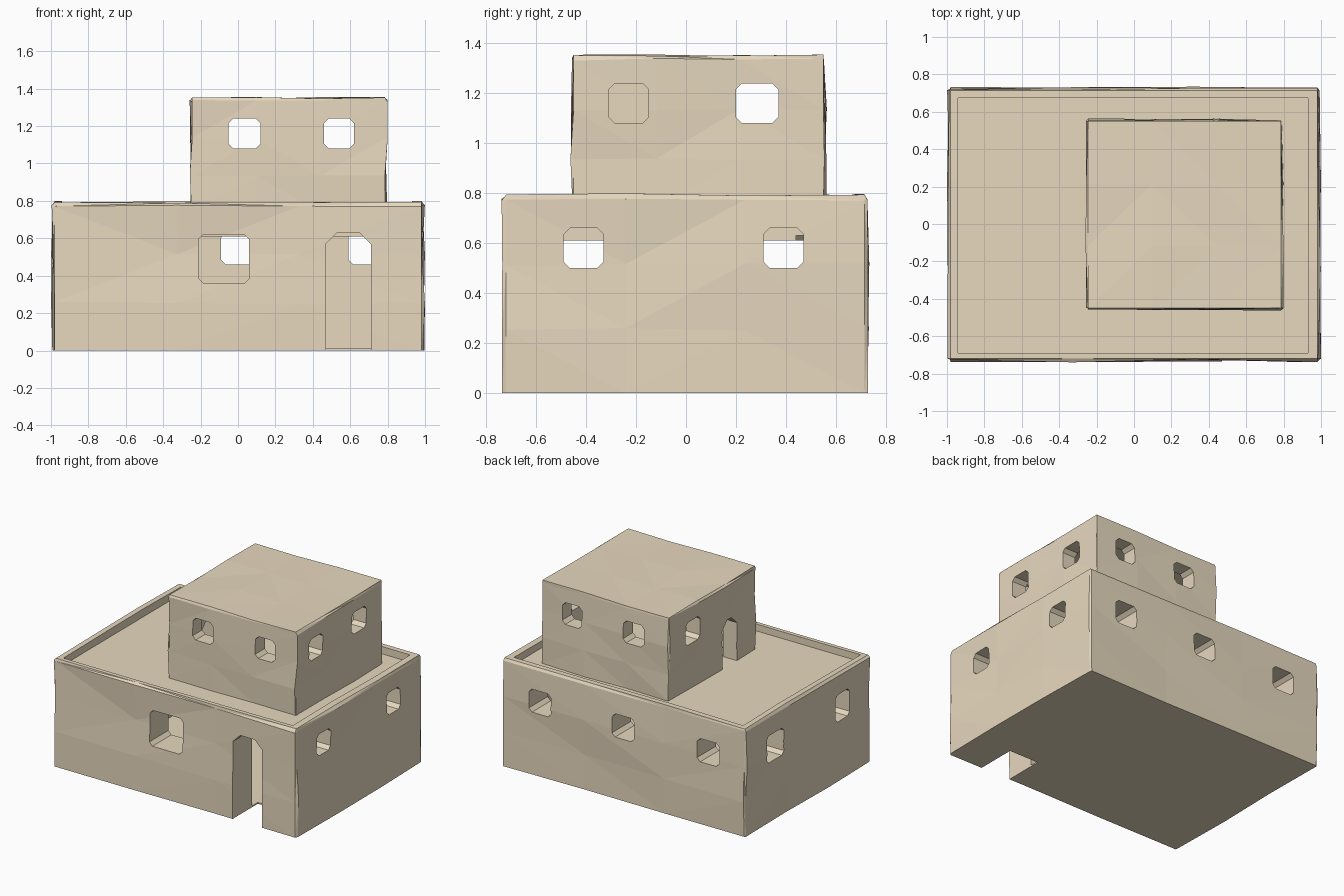
import bpy, bmesh, random
from mathutils import Vector

if "Cube" in bpy.data.objects:
    bpy.data.objects.remove(bpy.data.objects["Cube"])

random.seed(4)
mud = bpy.data.materials.new("mud_plaster")
mud.diffuse_color = (0.80, 0.69, 0.52, 1)
mud.use_nodes = True
mud.node_tree.nodes["Principled BSDF"].inputs["Base Color"].default_value = mud.diffuse_color


def make_object(name, bm):
    bmesh.ops.recalc_face_normals(bm, faces=bm.faces)
    me = bpy.data.meshes.new(name)
    bm.to_mesh(me)
    bm.free()
    me.materials.append(mud)
    ob = bpy.data.objects.new(name, me)
    bpy.context.collection.objects.link(ob)
    return ob


def box_bm(lo, hi):
    bm = bmesh.new()
    bmesh.ops.create_cube(bm, size=1)
    lo, hi = Vector(lo), Vector(hi)
    for v in bm.verts:
        v.co = Vector(lo[i] + (v.co[i] + 0.5) * (hi[i] - lo[i]) for i in range(3))
    return bm


def box(name, lo, hi):
    return make_object(name, box_bm(lo, hi))


def mud_block(name, lo, hi, rough, edge):
    """Hand-shaped block: worn outer edges and slightly uneven faceted walls."""
    bm = box_bm(lo, hi)
    worn = [e for e in bm.edges if max(v.co.z for v in e.verts) > hi[2] - 1e-4]
    bmesh.ops.bevel(bm, geom=worn, offset=edge, segments=1, affect='EDGES')
    long_edges = [e for e in bm.edges if e.calc_length() > 0.4]
    bmesh.ops.subdivide_edges(bm, edges=long_edges, cuts=2, use_grid_fill=True)
    mid = (Vector(lo) + Vector(hi)) / 2
    for v in bm.verts:
        for i in range(2):
            if min(abs(v.co[i] - lo[i]), abs(v.co[i] - hi[i])) < 1e-4:
                v.co[i] -= random.uniform(0, rough) * (1 if v.co[i] > mid[i] else -1)
        if v.co.z > lo[2] + 0.01:
            v.co.z -= random.uniform(0, rough * 0.6)
    bmesh.ops.triangulate(bm, faces=bm.faces)
    return make_object(name, bm)


def opening(axis, wall, a0, a1, z0, z1, arched=False):
    """Chamfered prism pushed through the wall at the given coordinate."""
    c = 0.025
    if arched:
        c = 0.06
        prof = [(a0, z0), (a1, z0), (a1, z1 - c), (a1 - c, z1), (a0 + c, z1), (a0, z1 - c)]
    else:
        prof = [(a0 + c, z0), (a1 - c, z0), (a1, z0 + c), (a1, z1 - c),
                (a1 - c, z1), (a0 + c, z1), (a0, z1 - c), (a0, z0 + c)]
    bm = bmesh.new()
    ends = []
    for d in (wall - 0.3, wall + 0.3):
        ends.append([bm.verts.new((d, a, z) if axis == 'x' else (a, d, z)) for a, z in prof])
    for e in ends:
        bm.faces.new(e)
    n = len(prof)
    for i in range(n):
        j = (i + 1) % n
        bm.faces.new((ends[0][i], ends[0][j], ends[1][j], ends[1][i]))
    return make_object("opening_cutter", bm)


def carve(target, cutters):
    bpy.context.view_layer.objects.active = target
    for c in cutters:
        c.hide_render = True
        m = target.modifiers.new("cut", 'BOOLEAN')
        m.operation, m.solver, m.object = 'DIFFERENCE', 'EXACT', c
        bpy.ops.object.modifier_apply(modifier=m.name)
        bpy.data.objects.remove(c, do_unlink=True)


# Lower storey: parapet roof, hollow room, door and windows
lower = mud_block("lower_storey", (-1, -0.74, 0), (1, 0.735, 0.8), 0.018, 0.02)
cuts = [box("roof_cutter", (-0.94, -0.69, 0.74), (0.93, 0.675, 1)),
        box("room_cutter", (-0.78, -0.51, 0.01), (0.78, 0.51, 0.61)),
        opening('y', -0.74, 0.47, 0.71, -0.1, 0.63, True),
        opening('y', -0.74, -0.21, 0.06, 0.36, 0.62)]
for x in (-0.69, 0.0, 0.68):
    cuts.append(opening('y', 0.74, x - 0.09, x + 0.09, 0.46, 0.63))
for y0, y1 in ((-0.49, -0.33), (0.31, 0.47)):
    cuts.append(opening('x', 1, y0, y1, 0.5, 0.66))
for y0, y1 in ((-0.49, -0.32), (0.27, 0.47)):
    cuts.append(opening('x', -1, y0, y1, 0.44, 0.64))
carve(lower, cuts)

# Upper storey: hollow room standing on the roof, with terrace door
upper = mud_block("upper_storey", (-0.26, -0.465, 0.74), (0.8, 0.565, 1.355), 0.016, 0.015)
cuts = [box("room_cutter", (-0.14, -0.345, 0.6), (0.68, 0.445, 1.25)),
        opening('x', -0.26, -0.23, -0.06, 0.6, 1.08, True),
        opening('x', -0.26, 0.2, 0.37, 1.07, 1.24)]
for wall in (-0.465, 0.565):
    for x0, x1 in ((-0.05, 0.12), (0.46, 0.62)):
        cuts.append(opening('y', wall, x0, x1, 1.08, 1.24))
for y0, y1 in ((-0.31, -0.15), (0.2, 0.37)):
    cuts.append(opening('x', 0.8, y0, y1, 1.08, 1.24))
carve(upper, cuts)
